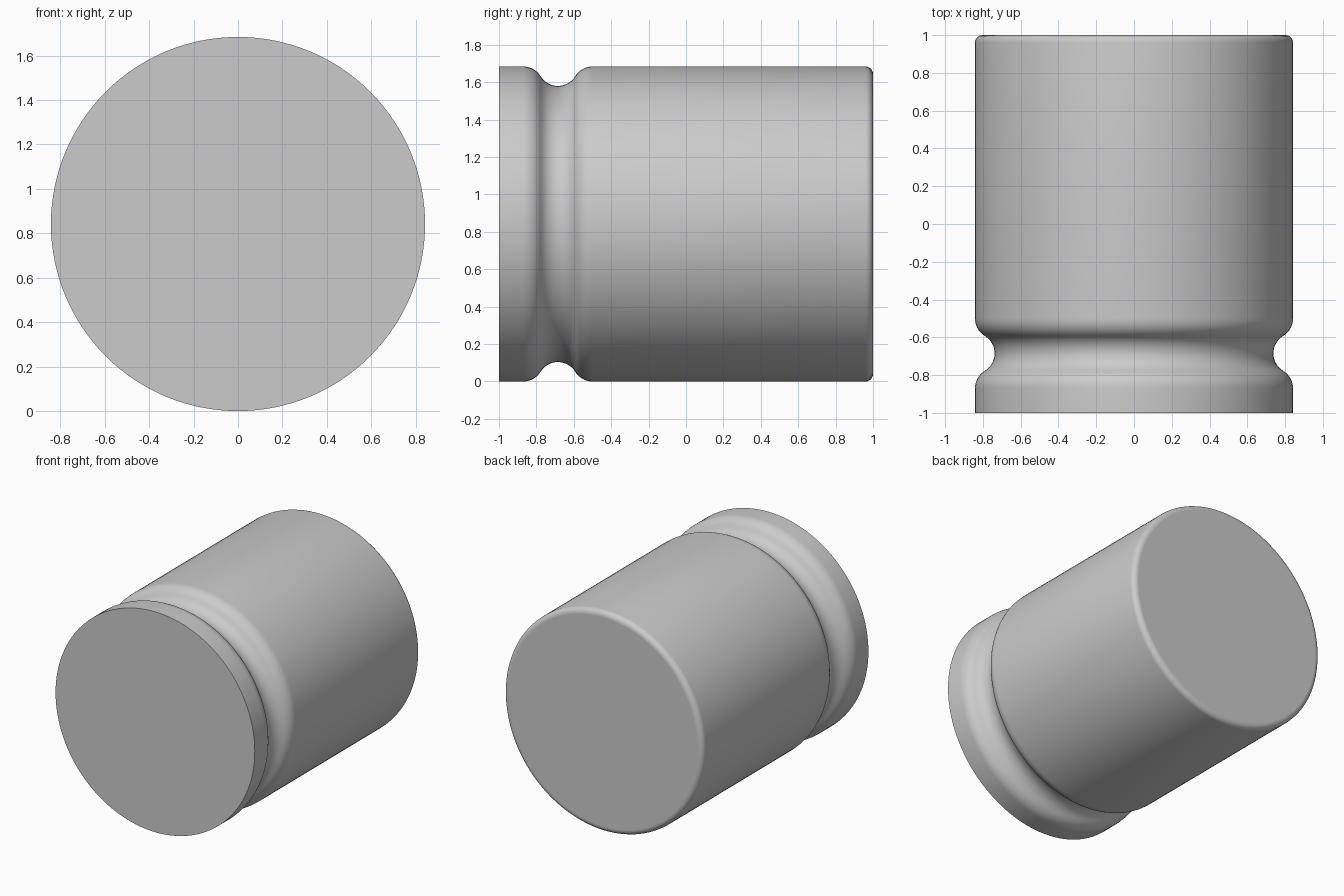
import bpy, bmesh
from math import sin, cos, pi, atan2
from mathutils import Vector, Matrix

cube = bpy.data.objects.get("Cube")
if cube:
    bpy.data.objects.remove(cube, do_unlink=True)

RADIUS = 0.842      # body radius
GROOVE_Y = -0.685   # groove centre along the axis
HALF = 0.185        # groove half width, including its rounded lips
ARC = 0.108         # radius of the groove floor and of its lips
FLOOR = 0.738       # radius at the groove bottom
EDGE = 0.04         # rounding of the back rim
SEGMENTS = 128

grey = bpy.data.materials.new("Plain grey")
grey.use_nodes = True
colour = (0.6, 0.6, 0.6, 1)
grey.diffuse_color = colour
grey.node_tree.nodes["Principled BSDF"].inputs["Base Color"].default_value = colour


def arc(y, r, radius, start, end, steps):
    """Points (y, r) along a circular arc."""
    angles = [start + (end - start) * i / steps for i in range(steps + 1)]
    return [(y + radius * cos(a), r + radius * sin(a)) for a in angles]


# Profile from the front centre to the back centre
lip_r, floor_r = RADIUS - ARC, FLOOR + ARC
tilt = atan2(floor_r - lip_r, HALF)
profile = [(-1, 0), (-1, RADIUS)]
profile += arc(GROOVE_Y - HALF, lip_r, ARC, pi / 2, tilt, 8)
profile += arc(GROOVE_Y, floor_r, ARC, pi + tilt, 2 * pi - tilt, 16)[1:-1]
profile += arc(GROOVE_Y + HALF, lip_r, ARC, pi - tilt, pi / 2, 8)
profile += arc(1 - EDGE, RADIUS - EDGE, EDGE, pi / 2, 0, 6)
profile += [(1, 0)]

# Grooved cylinder, spun around the y axis
bm = bmesh.new()
verts = [bm.verts.new((0, y, r)) for y, r in profile]
edges = [bm.edges.new(pair) for pair in zip(verts, verts[1:])]
bmesh.ops.spin(bm, geom=verts + edges, cent=(0, 0, 0), axis=(0, 1, 0),
               angle=2 * pi, steps=SEGMENTS, use_merge=True)
bmesh.ops.remove_doubles(bm, verts=bm.verts, dist=0.0001)

# Each end becomes one flat disc
for side in (-1, 1):
    cap = [f for f in bm.faces if all(abs(v.co.y - side) < 0.0001 for v in f.verts)]
    bmesh.ops.dissolve_faces(bm, faces=cap, use_verts=True)
bmesh.ops.recalc_face_normals(bm, faces=bm.faces)
bmesh.ops.transform(bm, matrix=Matrix.Translation(Vector((0, 0, RADIUS))), verts=bm.verts)

mesh = bpy.data.meshes.new("grooved_cylinder")
bm.to_mesh(mesh)
bm.free()
mesh.materials.append(grey)
body = bpy.data.objects.new("grooved_cylinder", mesh)
bpy.context.collection.objects.link(body)

# Smooth sides with a sharp front rim
bpy.ops.object.select_all(action='DESELECT')
body.select_set(True)
bpy.context.view_layer.objects.active = body
bpy.ops.object.shade_smooth_by_angle(angle=pi / 6)
for face in mesh.polygons:
    if abs(face.normal.y) > 0.999:
        face.use_smooth = False
